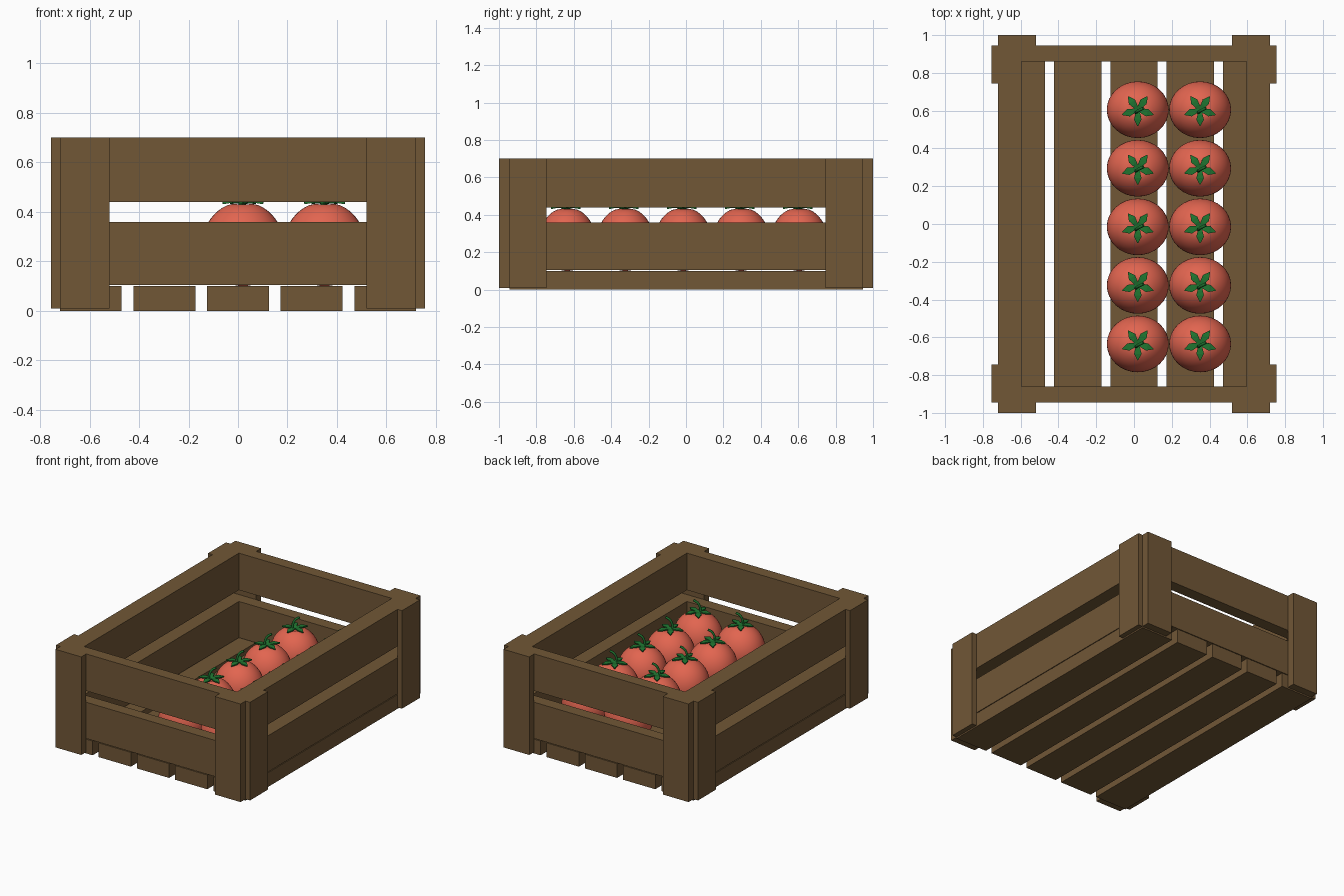
import bpy, bmesh, math
from mathutils import Vector

if "Cube" in bpy.data.objects:
    bpy.data.objects.remove(bpy.data.objects["Cube"])


def material(name, rgb):
    m = bpy.data.materials.new(name)
    m.diffuse_color = (*rgb, 1)
    m.use_nodes = True
    m.node_tree.nodes["Principled BSDF"].inputs["Base Color"].default_value = (*rgb, 1)
    return m


wood = material("brown wood", (0.165, 0.095, 0.037))
red = material("tomato red", (0.76, 0.13, 0.08))
green = material("leaf green", (0.014, 0.18, 0.03))


def add(name, data, loc=(0, 0, 0)):
    ob = bpy.data.objects.new(name, data)
    ob.location = loc
    bpy.context.collection.objects.link(ob)
    return ob


def mesh_from(bm, name, mat):
    me = bpy.data.meshes.new(name)
    bm.normal_update()
    bm.to_mesh(me)
    bm.free()
    me.materials.append(mat)
    return me


def board(name, x, y, z):
    """Wooden board between the given (low, high) limits."""
    bm = bmesh.new()
    bmesh.ops.create_cube(bm, size=1)
    for v in bm.verts:
        v.co = [lim[0] if c < 0 else lim[1] for c, lim in zip(v.co, (x, y, z))]
    add(name, mesh_from(bm, name, wood))


def span(a, b, side):
    return tuple(sorted((a * side, b * side)))


# Floor slats
for i in range(5):
    cx = (i - 2) * 0.2975
    board("floor_slat", (cx - 0.125, cx + 0.125), (-0.945, 0.945), (0, 0.1))

# Two tiers of wall boards
for tier, z in (("lower", (0.105, 0.36)), ("upper", (0.44, 0.7))):
    for s in (-1, 1):
        board(tier + "_side_board", span(0.595, 0.72, s), (-0.945, 0.945), z)
        board(tier + "_end_board", (-0.595, 0.595), span(0.86, 0.945, s), z)

# Corner plates on the ends and sides
for sx in (-1, 1):
    for sy in (-1, 1):
        board("corner_end_plate", span(0.52, 0.72, sx), span(0.945, 1, sy), (0.01, 0.7))
        board("corner_side_plate", span(0.72, 0.755, sx), span(0.745, 0.945, sy), (0.01, 0.7))

# Tomato body: squashed sphere with a dimple under the stem
bm = bmesh.new()
bmesh.ops.create_uvsphere(bm, u_segments=32, v_segments=24, radius=1)
for v in bm.verts:
    v.co = Vector((v.co.x * 0.164, v.co.y * 0.15, v.co.z * 0.17))
    if v.co.z > 0:
        v.co.z -= 0.02 * math.exp(-(v.co.xy.length / 0.03) ** 2)
for f in bm.faces:
    f.smooth = True
body = mesh_from(bm, "tomato", red)

# Five-leaf crown: (distance, half width, height) along each leaf
leaf = ((0.0, 0.008, 0.163), (0.028, 0.014, 0.17), (0.052, 0.02, 0.171), (0.086, 0.002, 0.165))
bm = bmesh.new()
for k in range(5):
    a = math.radians(72 * k - 90)
    out, across = Vector((math.cos(a), math.sin(a), 0)), Vector((-math.sin(a), math.cos(a), 0))
    rows = [[bm.verts.new(out * d + across * w * s + Vector((0, 0, h))) for s in (-1, 1)]
            for d, w, h in leaf]
    for p, q in zip(rows, rows[1:]):
        bm.faces.new((p[0], q[0], q[1], p[1]))
crown = mesh_from(bm, "leaf_crown", green)

# Bent stem
stem = bpy.data.curves.new("stem", "CURVE")
stem.dimensions = "3D"
stem.bevel_depth = 0.008
stem.bevel_resolution = 1
stem.resolution_u = 4
stem.use_fill_caps = True
stem.materials.append(green)
path = ((-0.01, -0.015, 0.15), (-0.006, -0.012, 0.2), (0.008, -0.003, 0.23), (0.03, 0.008, 0.245))
spline = stem.splines.new("BEZIER")
spline.bezier_points.add(len(path) - 1)
for p, co in zip(spline.bezier_points, path):
    p.co = co
    p.handle_left_type = p.handle_right_type = "AUTO"

# Two rows of five tomatoes
for x in (0.02, 0.35):
    for j in range(5):
        place = (x, 0.605 - 0.31 * j, 0.27)
        add("tomato", body, place)
        add("tomato_stem", stem, place)
        leaves = add("tomato_leaves", crown, place)
        thick = leaves.modifiers.new("thickness", "SOLIDIFY")
        thick.thickness = 0.008
        thick.offset = 0
